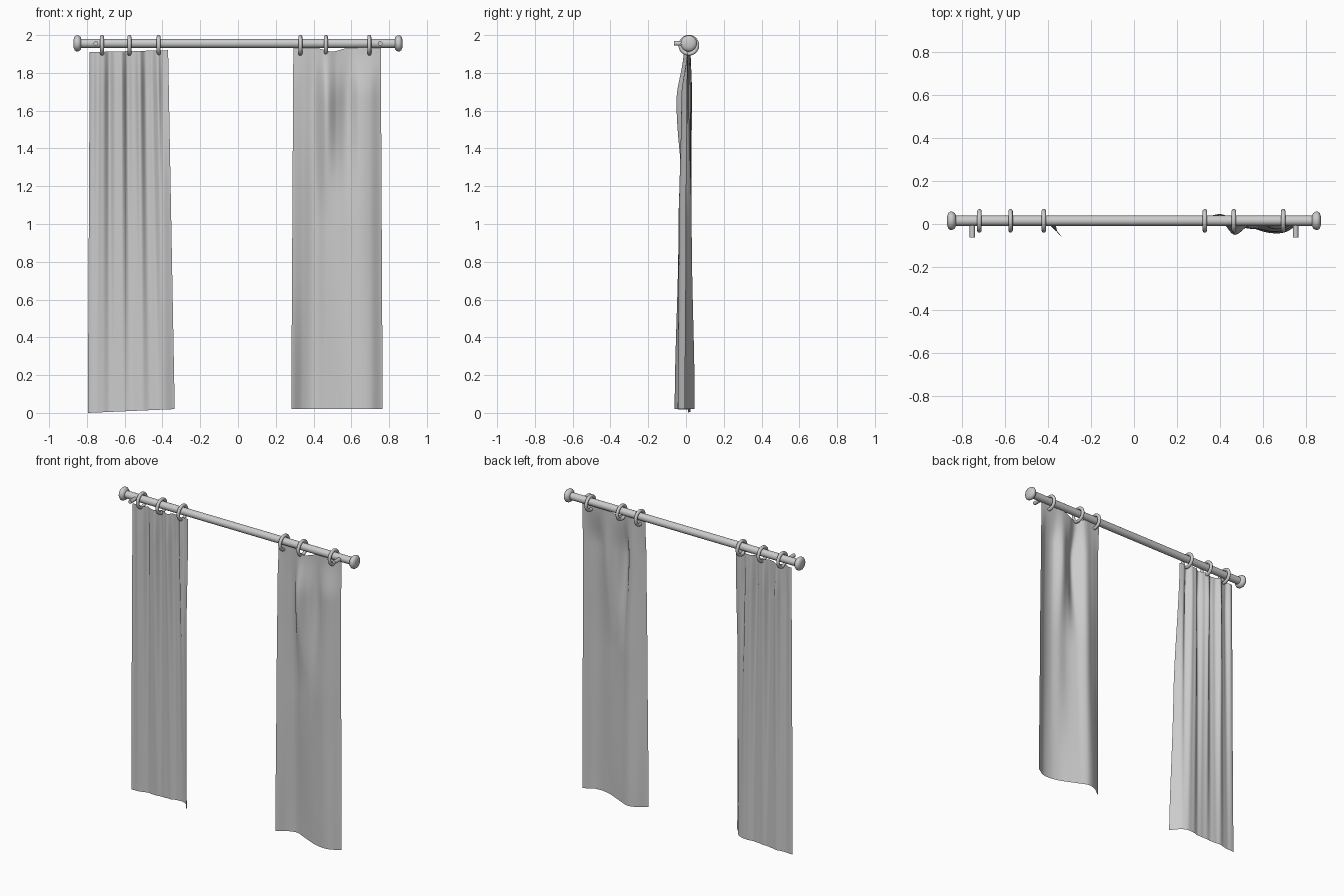
import bpy, bmesh, math
from mathutils import Matrix, Vector

if "Cube" in bpy.data.objects:
    bpy.data.objects.remove(bpy.data.objects["Cube"])

ROD_Y, ROD_Z = 0.015, 1.956


def finish(bm, name, angle=40):
    bmesh.ops.recalc_face_normals(bm, faces=bm.faces)
    me = bpy.data.meshes.new(name)
    bm.to_mesh(me)
    bm.free()
    ob = bpy.data.objects.new(name, me)
    bpy.context.collection.objects.link(ob)
    bpy.ops.object.select_all(action='DESELECT')
    ob.select_set(True)
    bpy.context.view_layer.objects.active = ob
    bpy.ops.object.shade_smooth_by_angle(angle=math.radians(angle))
    return ob


def lathe(name, profile, loc, rot, seg=32):
    """Spin (radius, height) pairs about local z, then place."""
    bm = bmesh.new()
    vs = [bm.verts.new((r, 0, h)) for r, h in profile]
    es = [bm.edges.new(p) for p in zip(vs, vs[1:])]
    bmesh.ops.spin(bm, geom=vs + es, cent=(0, 0, 0), axis=(0, 0, 1),
                   angle=2 * math.pi, steps=seg)
    bmesh.ops.remove_doubles(bm, verts=bm.verts, dist=1e-5)
    bmesh.ops.transform(bm, matrix=Matrix.Translation(loc) @ rot, verts=bm.verts)
    return finish(bm, name)


def catmull(p, u):
    """Smooth value through evenly spaced points."""
    f = u * (len(p) - 1)
    i = min(int(f), len(p) - 2)
    t = f - i
    a, b, c, d = (p[min(max(k, 0), len(p) - 1)] for k in range(i - 1, i + 3))
    return b + 0.5 * t * (c - a + t * (2*a - 5*b + 4*c - d + t * (3*(b - c) + d - a)))


def curtain(name, bottom_x, top_x, bottom_z, top_z, rows, pleat, nu=120, nv=60):
    """Cloth sheet: depth profiles blended by height, plus fine pleats."""
    bm = bmesh.new()
    grid = []
    for j in range(nv + 1):
        v = j / nv
        k = next(k for k in range(len(rows) - 1) if v <= rows[k + 1][0])
        (v0, p0), (v1, p1) = rows[k], rows[k + 1]
        s = (v - v0) / (v1 - v0)
        s = s * s * (3 - 2 * s)
        line = []
        for i in range(nu + 1):
            u = i / nu
            x0 = bottom_x[0] + (bottom_x[1] - bottom_x[0]) * u
            x1 = top_x[0] + (top_x[1] - top_x[0]) * u
            y = catmull(p0, u) * (1 - s) + catmull(p1, u) * s + pleat(u, v)
            z = bottom_z(u) * (1 - v) + top_z(u) * v
            line.append(bm.verts.new((x0 * (1 - v) + x1 * v, y, z)))
        grid.append(line)
    for a, b in zip(grid, grid[1:]):
        for i in range(nu):
            bm.faces.new((a[i], a[i + 1], b[i + 1], b[i]))
    return finish(bm, name, 80)


ALONG_X = Matrix.Rotation(math.pi / 2, 4, 'Y')
ALONG_Y = Matrix.Rotation(math.pi / 2, 4, 'X')

# Rod
lathe("rod", [(0, -0.84), (0.024, -0.84), (0.024, 0.84), (0, 0.84)],
      (0, ROD_Y, ROD_Z), ALONG_X)

# Finials and wall pegs at both ends
for side, s in (("left", -1), ("right", 1)):
    lathe(side + "_finial",
          [(0, -0.02), (0.026, -0.02), (0.036, -0.015), (0.043, -0.004), (0.043, 0.006),
           (0.036, 0.015), (0.022, 0.020), (0, 0.022)],
          (s * 0.85, ROD_Y, ROD_Z), Matrix.Rotation(s * math.pi / 2, 4, 'Y'))
    lathe(side + "_peg", [(0, 0), (0.012, 0), (0.012, 0.078), (0, 0.078)],
          (s * 0.753, ROD_Y, ROD_Z), ALONG_Y, 20)

# Rings
for n, x in enumerate((-0.72, -0.575, -0.42, 0.33, 0.465, 0.695)):
    prof = [(0.0445 + 0.0105 * math.cos(a), 0.0105 * math.sin(a))
            for a in (2 * math.pi * k / 12 for k in range(13))]
    lathe(f"ring_{n + 1}", prof, (x, ROD_Y, 1.946), ALONG_X, 36)

# Left curtain: fine pleats fading toward the hem, front edge flaring out
def fine_pleats(u, v):
    fade = 0.003 + 0.015 * v ** 1.2 * (1 - 0.5 * max(0, v - 0.9) / 0.1)
    ends = min(1, u * 8, (1 - u) * 8)
    return fade * ends * (math.cos(2 * math.pi * 4 * u) + 0.3 * math.sin(2 * math.pi * 9 * u))


curtain("left_curtain", (-0.795, -0.335), (-0.785, -0.37),
        lambda u: 0.02 * u, lambda u: 1.91 + 0.01 * u,
        [(0, (0.012, 0.015, 0.02, 0.018, 0.012, 0.015, 0.018, 0.008, -0.06)),
         (0.5, (0.01, 0.012, 0.015, 0.012, 0.012, 0.015, 0.015, 0.008, -0.04)),
         (1, (0.01, 0.01, 0.01, 0.01, 0.01, 0.01, 0.01, 0.008, 0.0))],
        fine_pleats)

# Right curtain: broad waves with one pinched fold at the middle ring
curtain("right_curtain", (0.282, 0.766), (0.293, 0.756),
        lambda u: 0.02, lambda u: 1.935 - 0.022 * math.exp(-((u - 0.44) / 0.13) ** 2),
        [(0, (-0.01, 0.03, 0.046, 0.022, -0.005, -0.03, -0.043, -0.038, -0.005)),
         (0.5, (-0.005, 0.015, 0.03, 0.0, -0.02, -0.025, -0.038, -0.03, 0.0)),
         (0.86, (0.0, 0.01, 0.012, -0.05, -0.015, 0.01, -0.022, -0.02, 0.005)),
         (1, (0.01, 0.01, 0.012, -0.012, 0.005, 0.012, 0.008, 0.008, 0.01))],
        lambda u, v: 0)
